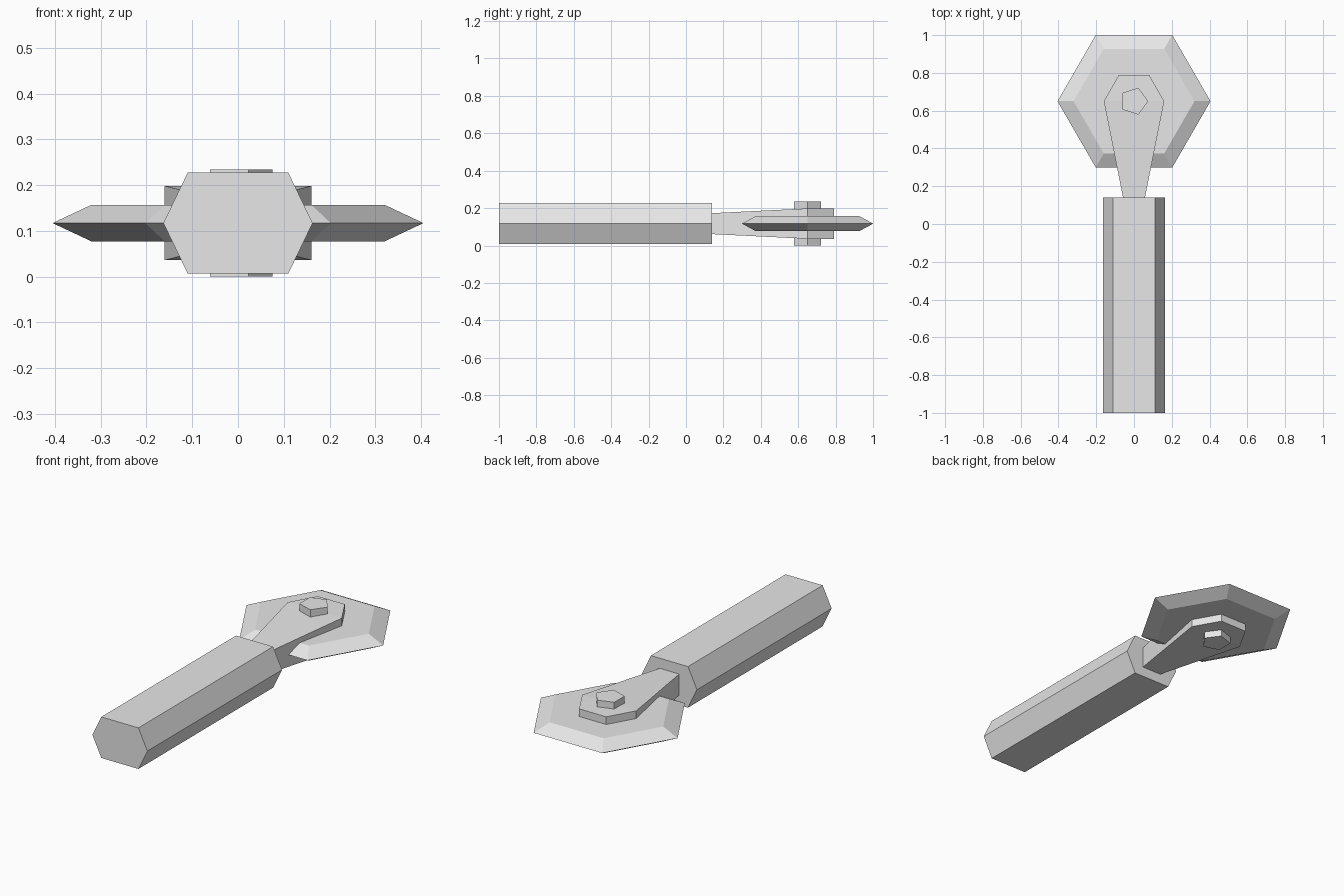
import bpy, bmesh
from math import cos, sin, radians

if "Cube" in bpy.data.objects:
    bpy.data.objects.remove(bpy.data.objects["Cube"])

MID = 0.117     # height of the tool's centre plane
AXLE = 0.65     # y of the blade's axle

steel = bpy.data.materials.new("light_grey")
steel.use_nodes = True
GREY = (0.8, 0.8, 0.8, 1)
steel.diffuse_color = GREY
steel.node_tree.nodes["Principled BSDF"].inputs["Base Color"].default_value = GREY


def loft(name, rings):
    """Skin a stack of equal-length rings and cap both ends."""
    bm = bmesh.new()
    loops = [[bm.verts.new(p) for p in ring] for ring in rings]
    for a, b in zip(loops, loops[1:]):
        for i in range(len(a)):
            j = (i + 1) % len(a)
            bm.faces.new((a[i], a[j], b[j], b[i]))
    bm.faces.new(loops[0])
    bm.faces.new(loops[-1])
    bmesh.ops.recalc_face_normals(bm, faces=bm.faces)
    mesh = bpy.data.meshes.new(name)
    bm.to_mesh(mesh)
    bm.free()
    mesh.materials.append(steel)
    obj = bpy.data.objects.new(name, mesh)
    bpy.context.collection.objects.link(obj)
    return obj


def polygon(sides, radius, z):
    """Regular polygon around the axle, with a corner on +x."""
    angles = [radians(360 * i / sides) for i in range(sides)]
    return [(radius * cos(a), AXLE + radius * sin(a), MID + z) for a in angles]


# Handle: flattened hexagonal bar
section = [(0.163, 0), (0.11, 0.11), (-0.11, 0.11),
           (-0.163, 0), (-0.11, -0.11), (0.11, -0.11)]
loft("handle", [[(x, y, MID + z) for x, z in section] for y in (-1, 0.14)])

# Fork: neck that widens to the axle, then narrows to a blunt tip
stations = [(0.14, 0.058, 0.056), (AXLE, 0.16, 0.081), (0.79, 0.08, 0.081)]
loft("fork", [[(sx * w, y, MID + sz * h)
               for sx, sz in ((1, 1), (-1, 1), (-1, -1), (1, -1))]
              for y, w, h in stations])

# Blade: six-sided disc with a bevelled cutting edge
loft("blade", [polygon(6, r, z) for r, z in ((0.32, -0.04), (0.405, 0), (0.32, 0.04))])

# Axle pin: five-sided bolt through fork and blade
loft("axle_pin", [polygon(5, 0.075, z) for z in (-MID, MID)])
